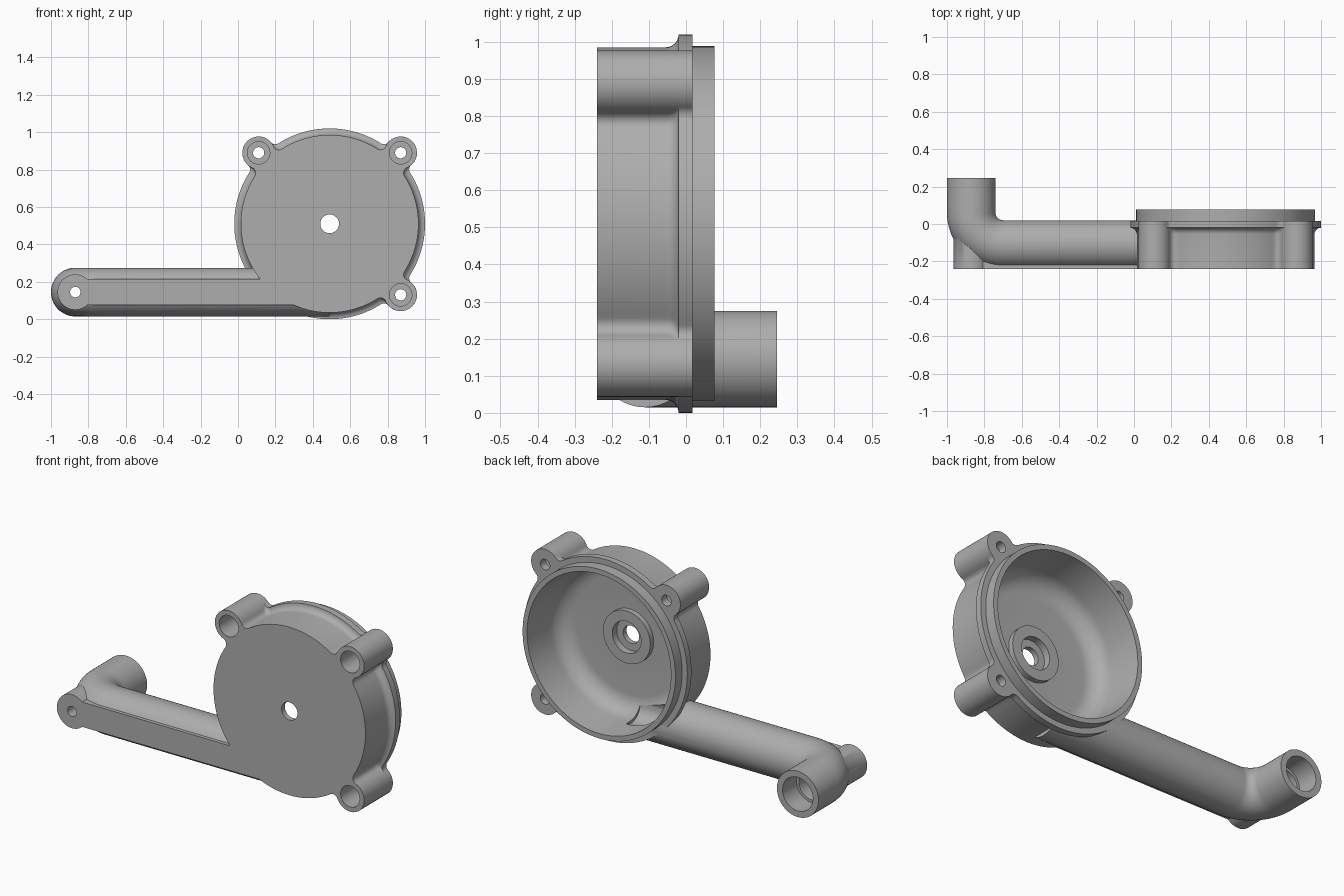
import bpy, bmesh
from math import sin, cos, pi, acos, atan2
from mathutils import Vector

if "Cube" in bpy.data.objects:
    bpy.data.objects.remove(bpy.data.objects["Cube"])

CX, CZ = 0.49, 0.51          # chamber axis
FRONT, BACK = -0.24, 0.017   # front face, flange back face
LUG_R, LUG_D = 0.087, 0.537  # screw lugs and their distance from the axis
LUG_ANGLES = (-pi / 4, pi / 4, 3 * pi / 4)
PIPE_Y, PIPE_Z, END_X = -0.11, 0.145, -0.87

grey = bpy.data.materials.new("plain grey")
grey.use_nodes = True
grey.diffuse_color = (0.42, 0.42, 0.42, 1)
grey.node_tree.nodes["Principled BSDF"].inputs["Base Color"].default_value = (0.42, 0.42, 0.42, 1)


def loft(name, rings):
    """Closed solid skinned through rings of equal length."""
    bm = bmesh.new()
    loops = [[bm.verts.new(p) for p in ring] for ring in rings]
    for a, b in zip(loops, loops[1:]):
        for i in range(len(a)):
            j = (i + 1) % len(a)
            bm.faces.new((a[i], a[j], b[j], b[i]))
    bm.faces.new(loops[0])
    bm.faces.new(loops[-1])
    bmesh.ops.recalc_face_normals(bm, faces=bm.faces)
    mesh = bpy.data.meshes.new(name)
    bm.to_mesh(mesh)
    bm.free()
    obj = bpy.data.objects.new(name, mesh)
    bpy.context.collection.objects.link(obj)
    mesh.materials.append(grey)
    return obj


def lathe(name, x, z, profile, n=64):
    """Solid of revolution about a y axis; profile is (y, radius)."""
    return loft(name, [[Vector((x + r * cos(2 * pi * i / n), y, z + r * sin(2 * pi * i / n)))
                        for i in range(n)] for y, r in profile])


def rod(name, x, z, y0, y1, r, n=48):
    return lathe(name, x, z, [(y0, r), (y1, r)], n)


def combine(target, tool, operation):
    mod = target.modifiers.new("join", 'BOOLEAN')
    mod.operation, mod.object, mod.solver = operation, tool, 'EXACT'
    bpy.context.view_layer.update()
    result = bpy.data.meshes.new_from_object(
        target.evaluated_get(bpy.context.evaluated_depsgraph_get()))
    target.modifiers.clear()
    target.data = result
    bpy.data.objects.remove(tool)


def lobed_ring(y, R, f=0.03):
    """Circle with three round lugs blended in by fillets of radius f."""
    pts = []

    def arc(c, r, a0, a1, n):
        for i in range(n):
            a = a0 + (a1 - a0) * i / (n - 1)
            pts.append(Vector((CX + c[0] + r * cos(a), y, CZ + c[1] + r * sin(a))))

    # fillet centre: angle away from the lug axis
    t = acos(((R + f) ** 2 + LUG_D ** 2 - (LUG_R + f) ** 2) / (2 * (R + f) * LUG_D))
    for k, a in enumerate(LUG_ANGLES):
        lug = (LUG_D * cos(a), LUG_D * sin(a))
        lo = ((R + f) * cos(a - t), (R + f) * sin(a - t))
        hi = ((R + f) * cos(a + t), (R + f) * sin(a + t))
        b = atan2((R + f) * sin(t), (R + f) * cos(t) - LUG_D)  # fillet seen from lug
        arc(lo, f, a - t + pi, a - b + pi - 0 if a - b + pi < a - t + pi else a - b + pi, 7)
        arc(lug, LUG_R, a - b, a + b, 29)
        arc(hi, f, a + b - pi, a + t - pi, 7)
        span_end = LUG_ANGLES[k + 1] - t if k < 2 else LUG_ANGLES[0] + 2 * pi - t
        arc((0, 0), R, a + t, span_end, 74 if k == 2 else 34)
    # drop doubled points where arcs meet
    return [p for i, p in enumerate(pts) if (p - pts[i - 1]).length > 1e-6]


def pipe_solid(name, r, y_end, x_end, bend=0.17, n=56):
    """Pipe running along x, bent at its far end towards +y."""
    bx, by = END_X + bend, PIPE_Y + bend
    path = [(END_X, y_end, pi)]
    path += [(bx + bend * cos(pi + s * pi / 32), by + bend * sin(pi + s * pi / 32),
              pi + s * pi / 32) for s in range(17)]
    path.append((x_end, PIPE_Y, 1.5 * pi))
    return loft(name, [[Vector((x + r * cos(2 * pi * i / n) * cos(a),
                                y + r * cos(2 * pi * i / n) * sin(a),
                                PIPE_Z + r * sin(2 * pi * i / n)))
                        for i in range(n)] for x, y, a in path])


# Chamber body, flaring through a fillet into the flange
flare = [(-0.055 + 0.035 * sin(s * pi / 12), 0.51 - 0.035 * cos(s * pi / 12)) for s in range(7)]
layers = [(FRONT, 0.475)] + flare + [(BACK, 0.51)]
housing = loft("pump_housing", [lobed_ring(y, R) for y, R in layers])

# Spigot rim, outlet pipe, flat front rib and mounting boss
combine(housing, lathe("rim", CX, CZ, [(-0.1, 0.47), (0.0, 0.478), (0.077, 0.478)], 128), 'UNION')
combine(housing, pipe_solid("outlet_pipe", 0.13, 0.245, 0.49), 'UNION')
rib = loft("front_rib", [[Vector((x, y, z)) for y, z in
                          ((FRONT, 0.075), (FRONT, 0.215), (-0.13, 0.215), (-0.13, 0.075))]
                         for x in (END_X, 0.48)])
combine(housing, rib, 'UNION')
combine(housing, rod("pipe_boss", END_X, PIPE_Z, FRONT, -0.04, 0.095), 'UNION')

# Chamber bowl with a rounded floor
floor_arc = [(-0.1 - 0.1 * sin(s * pi / 16), 0.335 + 0.1 * cos(s * pi / 16)) for s in range(9)]
combine(housing, lathe("bowl", CX, CZ, [(0.1, 0.45), (0.077, 0.45)] + floor_arc, 128), 'DIFFERENCE')

# Pipe bore and socket at its open end
combine(housing, pipe_solid("bore", 0.08, 0.3, 0.42), 'DIFFERENCE')
combine(housing, rod("socket", END_X, PIPE_Z, 0.12, 0.3, 0.095), 'DIFFERENCE')

# Shaft bearing seat
combine(housing, rod("bearing_ring", CX, CZ, -0.215, -0.17, 0.148), 'UNION')
combine(housing, rod("bearing_seat", CX, CZ, -0.21, 0.0, 0.09), 'DIFFERENCE')
combine(housing, rod("shaft_hole", CX, CZ, -0.3, 0.0, 0.05), 'DIFFERENCE')

# Screw holes with deep counterbores
for a in LUG_ANGLES:
    x, z = CX + LUG_D * cos(a), CZ + LUG_D * sin(a)
    combine(housing, rod("screw_hole", x, z, -0.3, 0.1, 0.03, 32), 'DIFFERENCE')
    combine(housing, rod("counterbore", x, z, -0.3, -0.03, 0.06, 32), 'DIFFERENCE')
combine(housing, rod("boss_hole", END_X, PIPE_Z, -0.3, -0.08, 0.028, 32), 'DIFFERENCE')

# Smooth curved walls, keep machined edges crisp
bpy.ops.object.select_all(action='DESELECT')
housing.select_set(True)
bpy.context.view_layer.objects.active = housing
bpy.ops.object.shade_smooth_by_angle(angle=pi / 6)
